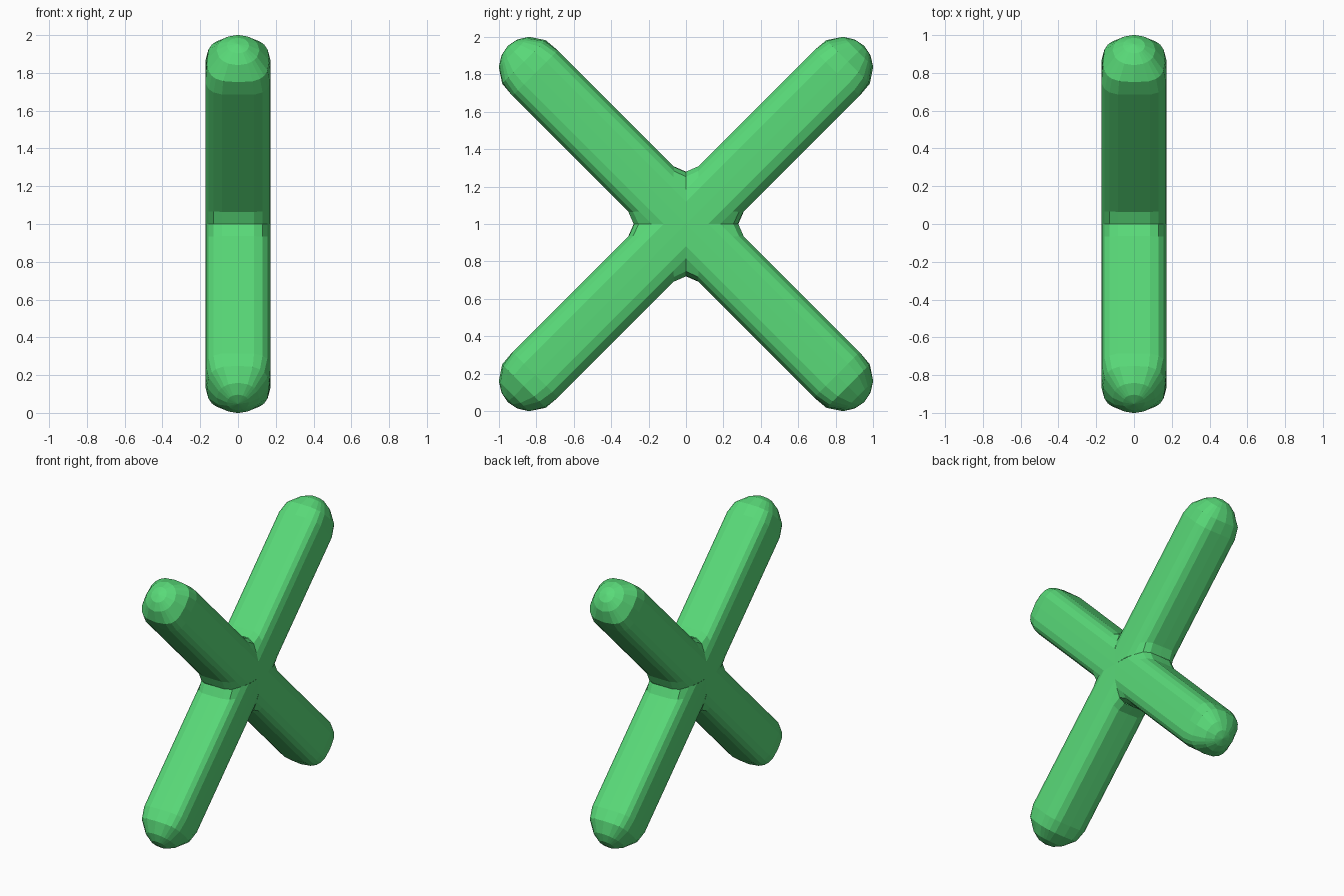
import bpy, bmesh, math
from mathutils import Vector

if "Cube" in bpy.data.objects:
    bpy.data.objects.remove(bpy.data.objects["Cube"])

# Rounded-square cross-section (x across the thickness, v across the arm)
R = 0.172
quarter = [(R, 0), (0.17, 0.085), (0.155, 0.13), (0.13, 0.155), (0.085, 0.172)]
section = []
for k in range(4):
    c, s = [(1, 0), (0, 1), (-1, 0), (0, -1)][k]
    section += [(c * x - s * v, s * x + c * v) for x, v in quarter]
# Rounded end: distance along arm, size, blend towards a circle
CAP = [(1.14, 1.0, 0.0), (1.226, 0.955, 0.4), (1.302, 0.66, 1.0), (1.336, 0.34, 1.0)]
TIP = 1.347


def add_arm(bm, angle):
    d = Vector((0, math.cos(angle), math.sin(angle)))
    n = Vector((0, -math.sin(angle), math.cos(angle)))

    def vert(x, v, u):
        return bm.verts.new(Vector((x, 0, 1)) + d * u + n * v)

    # Mitred ring in the middle, pushed out slightly to fill the inner corners
    rings = [[]]
    for x, v in section:
        w = v * (1.15 if abs(v) > 0.15 else 1.0)
        rings[0].append(vert(x, w, abs(w)))
    rings.append([vert(x, v, 0.1 + 0.95 * abs(v)) for x, v in section])
    # Rounded end rings
    for u, size, rnd in CAP:
        ring = []
        for x, v in section:
            k = size * ((1 - rnd) + rnd * R / math.hypot(x, v))
            ring.append(vert(x * k, v * k, u))
        rings.append(ring)
    count = len(section)
    for a, b in zip(rings, rings[1:]):
        for i in range(count):
            j = (i + 1) % count
            bm.faces.new((a[i], a[j], b[j], b[i]))
    tip = vert(0, 0, TIP)
    for i in range(count):
        bm.faces.new((rings[-1][i], rings[-1][(i + 1) % count], tip))


# Four arms welded into one cross
bm = bmesh.new()
for k in range(4):
    add_arm(bm, math.radians(45 + 90 * k))
bmesh.ops.remove_doubles(bm, verts=bm.verts, dist=0.0005)
bmesh.ops.recalc_face_normals(bm, faces=bm.faces)
mesh = bpy.data.meshes.new("crossed_bars")
bm.to_mesh(mesh)
bm.free()
cross = bpy.data.objects.new("crossed_bars", mesh)
bpy.context.collection.objects.link(cross)

mat = bpy.data.materials.new("green")
mat.diffuse_color = (0.1, 0.7, 0.19, 1)
mat.use_nodes = True
mat.node_tree.nodes["Principled BSDF"].inputs["Base Color"].default_value = mat.diffuse_color
mesh.materials.append(mat)
